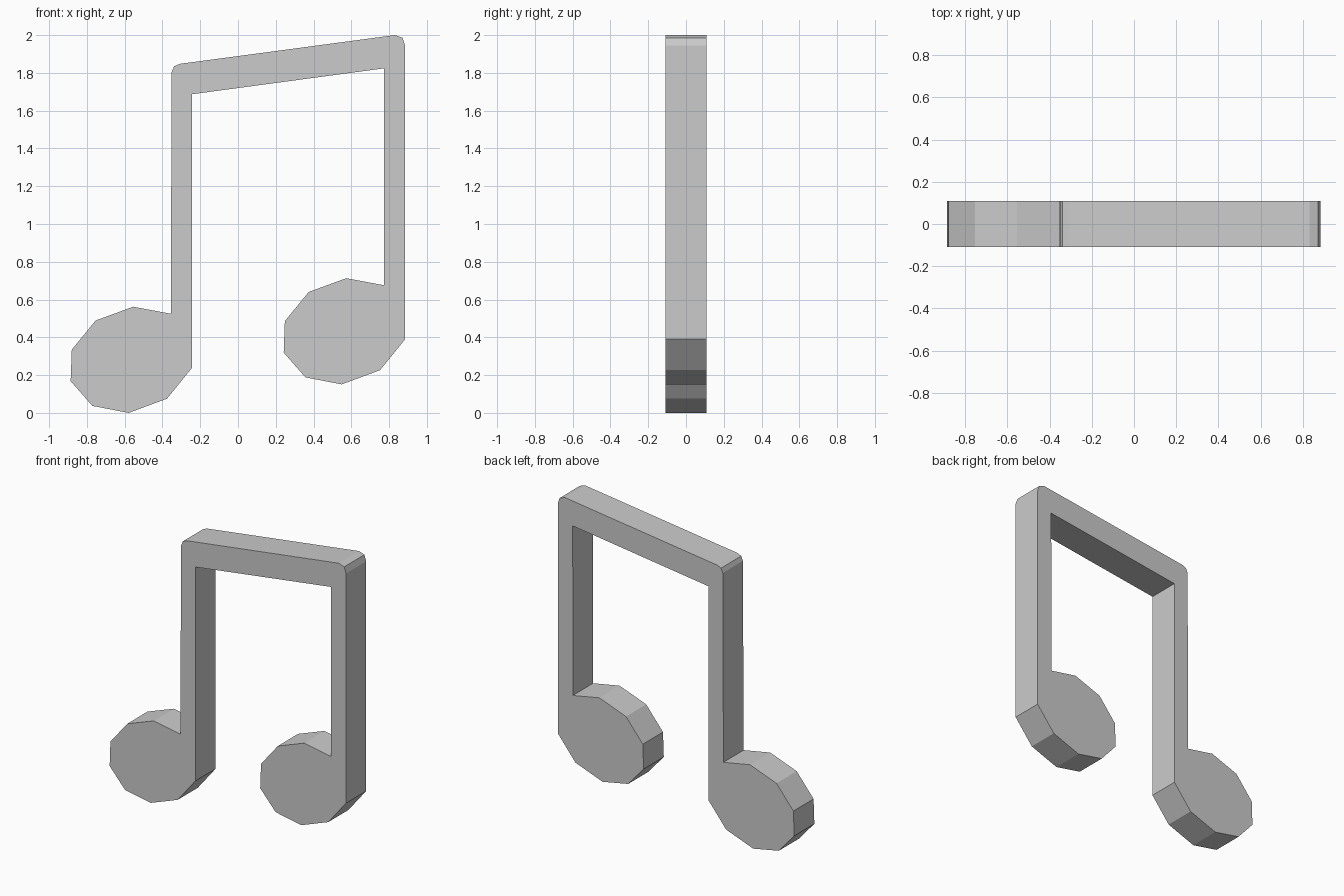
import bpy, bmesh

if "Cube" in bpy.data.objects:
    bpy.data.objects.remove(bpy.data.objects["Cube"])

HALF_DEPTH = 0.108

# Faceted note head, counter-clockwise from the inner stem corner to the outer stem edge
HEAD = [(-0.356, 0.525), (-0.555, 0.562), (-0.754, 0.489), (-0.88, 0.335),
        (-0.886, 0.168), (-0.771, 0.037), (-0.579, 0.0), (-0.376, 0.075),
        (-0.243, 0.239)]


def head(dx=0.0, dz=0.0):
    return [(x + dx, z + dz) for x, z in HEAD]


def extrude_profile(name, points, half):
    """Extrude a front-view outline symmetrically along y."""
    bm = bmesh.new()
    front = bm.faces.new([bm.verts.new((x, -half, z)) for x, z in points])
    back = bmesh.ops.extrude_face_region(bm, geom=[front], use_keep_orig=True)
    moved = [g for g in back["geom"] if isinstance(g, bmesh.types.BMVert)]
    bmesh.ops.translate(bm, verts=moved, vec=(0, 2 * half, 0))
    bmesh.ops.recalc_face_normals(bm, faces=bm.faces)
    mesh = bpy.data.meshes.new(name)
    bm.to_mesh(mesh)
    bm.free()
    obj = bpy.data.objects.new(name, mesh)
    bpy.context.collection.objects.link(obj)
    return obj


# One continuous outline: left head, inside of the beam, right head, bevelled top
inner_beam = [(-0.243, 1.687), (0.773, 1.824)]
right_top = [(0.885, 1.945), (0.871, 1.986), (0.831, 2.0)]
left_top = [(-0.308, 1.848), (-0.338, 1.835), (-0.351, 1.805)]
outline = head() + inner_beam + head(1.128, 0.151) + right_top + left_top

extrude_profile("beamed_music_note", outline, HALF_DEPTH)
